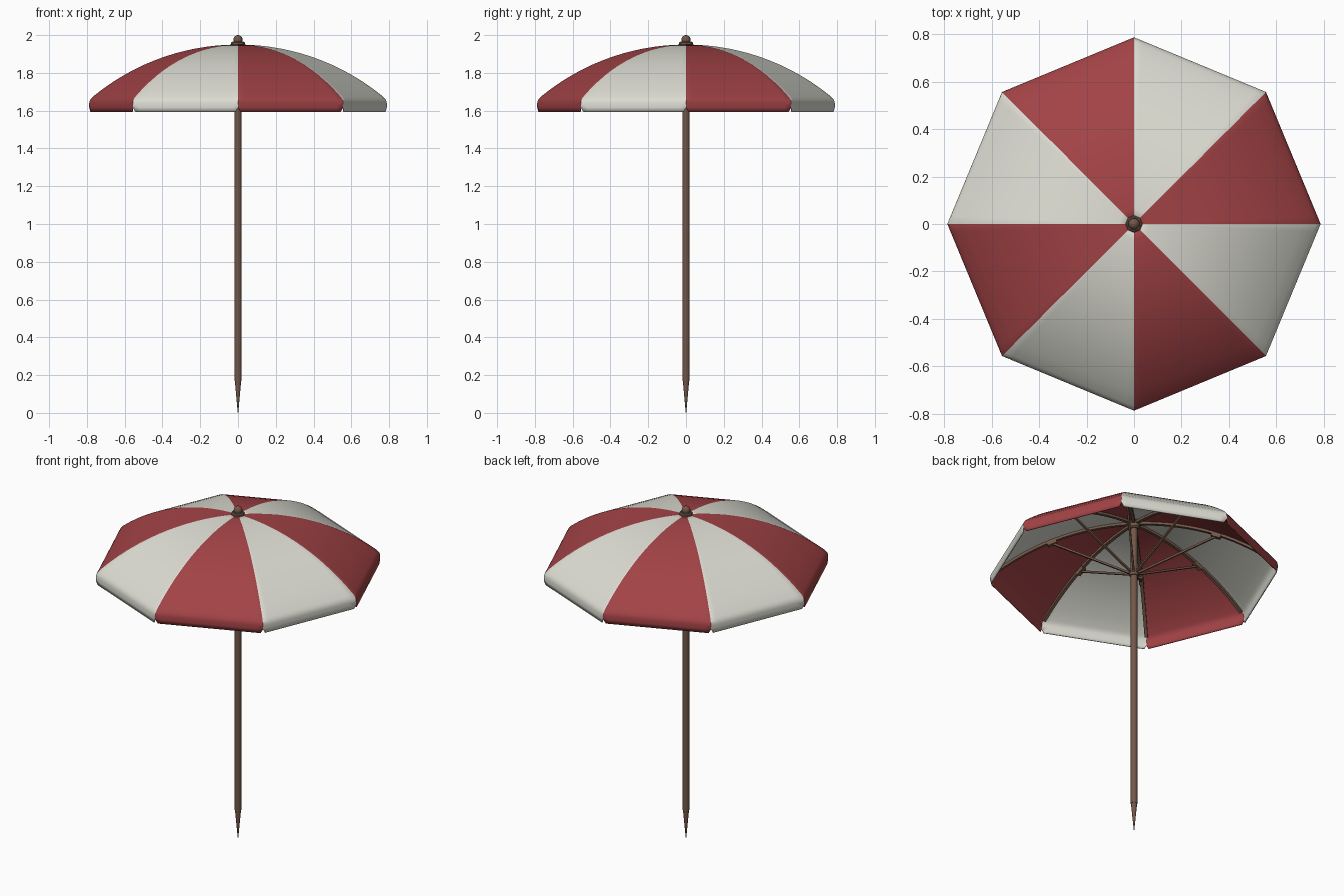
import bpy, bmesh
from math import sin, cos, pi, sqrt
from mathutils import Vector

if "Cube" in bpy.data.objects:
    bpy.data.objects.remove(bpy.data.objects["Cube"])

N = 8            # canopy panels
R = 1.207        # canopy arc radius
APEX = 1.95


def material(name, rgb):
    m = bpy.data.materials.new(name)
    m.diffuse_color = (*rgb, 1)
    m.use_nodes = True
    m.node_tree.nodes["Principled BSDF"].inputs["Base Color"].default_value = m.diffuse_color
    return m


RED = material("red_fabric", (0.36, 0.055, 0.06))
WHITE = material("white_fabric", (0.72, 0.72, 0.65))
WOOD = material("brown_wood", (0.17, 0.095, 0.065))


def finish(name, bm, mats, angle=35):
    bmesh.ops.recalc_face_normals(bm, faces=bm.faces)
    me = bpy.data.meshes.new(name)
    bm.to_mesh(me)
    bm.free()
    ob = bpy.data.objects.new(name, me)
    bpy.context.collection.objects.link(ob)
    for m in mats:
        me.materials.append(m)
    bpy.ops.object.select_all(action='DESELECT')
    ob.select_set(True)
    bpy.context.view_layer.objects.active = ob
    bpy.ops.object.shade_smooth_by_angle(angle=angle * pi / 180)
    return ob


def dome(r):
    return APEX - (R - sqrt(R * R - r * r))


def lathe(name, profile, sides):
    bm = bmesh.new()
    rings = [[bm.verts.new((r * cos(2 * pi * i / sides), r * sin(2 * pi * i / sides), z))
              for i in range(sides)] for r, z in profile]
    for a, b in zip(rings, rings[1:]):
        for i in range(sides):
            j = (i + 1) % sides
            bm.faces.new((a[i], a[j], b[j], b[i]))
    bm.faces.new(rings[0])
    bm.faces.new(rings[-1])
    return finish(name, bm, [WOOD])


def add_bar(bm, path, angle, w, h):
    # rectangular bar swept along (r, z) points in the radial plane at this angle
    side = Vector((-sin(angle), cos(angle), 0)) * w / 2
    rings = []
    for i, (r, z) in enumerate(path):
        a, b = Vector(path[max(i - 1, 0)]), Vector(path[min(i + 1, len(path) - 1)])
        t = (b - a).normalized() * h / 2
        ring = []
        for s, k in ((-1, -1), (1, -1), (1, 1), (-1, 1)):
            rr, zz = r - t.y * k, z + t.x * k
            ring.append(bm.verts.new(Vector((rr * cos(angle), rr * sin(angle), zz)) + side * s))
        rings.append(ring)
    for a, b in zip(rings, rings[1:]):
        for i in range(4):
            j = (i + 1) % 4
            bm.faces.new((a[i], a[j], b[j], b[i]))
    bm.faces.new(rings[0])
    bm.faces.new(rings[-1])


def radial_bars(name, path, w, h):
    bm = bmesh.new()
    for k in range(N):
        add_bar(bm, path, 2 * pi * k / N, w, h)
    return finish(name, bm, [WOOD])


# Canopy: straight panels between ribs, rounded fold, valance notched at each rib
profile = [(0.012 + 0.756 * i / 14, dome(0.012 + 0.756 * i / 14), 0) for i in range(15)]
profile += [(0.778, 1.663, 0), (0.785, 1.652, 0), (0.788, 1.638, 0),
            (0.788, 1.618, 0), (0.787, 1.594, 0.014)]
bm = bmesh.new()
for k in range(N):
    a0, a1 = 2 * pi * k / N, 2 * pi * (k + 1) / N
    rows = []
    for r, z, inset in profile:
        p = Vector((r * cos(a0), r * sin(a0), z))
        q = Vector((r * cos(a1), r * sin(a1), z))
        d = (q - p).normalized() * inset
        # four columns, so only the corners of the valance are cut away
        cols = [p + d, p.lerp(q, 0.06), p.lerp(q, 0.94), q - d]
        rows.append([bm.verts.new(c) for c in cols])
    for a, b in zip(rows, rows[1:]):
        for i in range(3):
            f = bm.faces.new((a[i], b[i], b[i + 1], a[i + 1]))
            f.material_index = k % 2
bmesh.ops.remove_doubles(bm, verts=bm.verts, dist=0.0005)
canopy = finish("canopy", bm, [RED, WHITE])
solid = canopy.modifiers.new("thickness", 'SOLIDIFY')
solid.thickness = 0.005
solid.offset = -1

# Pole with pointed ground spike
lathe("pole", [(0.0185, 0.17), (0.0185, 1.95)], 16)
lathe("ground_spike", [(0.001, 0.0), (0.004, 0.03), (0.0165, 0.165), (0.0165, 0.18)], 16)

# Finial on top: flange, collar, ball
lathe("top_flange", [(0.03, 1.942), (0.036, 1.948), (0.036, 1.96), (0.03, 1.965)], 8)
lathe("top_collar", [(0.022, 1.96), (0.022, 1.968), (0.015, 1.972)], 16)
bm = bmesh.new()
bmesh.ops.create_uvsphere(bm, u_segments=16, v_segments=10, radius=0.024)
bmesh.ops.translate(bm, verts=bm.verts, vec=(0, 0, 1.976))
finish("top_ball", bm, [WOOD])

# Hubs on the pole
lathe("upper_hub", [(0.024, 1.90), (0.03, 1.908), (0.03, 1.938), (0.024, 1.942)], 16)
lathe("runner_hub", [(0.023, 1.605), (0.026, 1.61), (0.026, 1.635), (0.023, 1.64)], 16)

# Ribs under each seam, struts, and the brackets joining them
rib = [(0.02 + 0.745 * i / 14, dome(0.02 + 0.745 * i / 14) - 0.016) for i in range(15)]
radial_bars("ribs", rib, 0.018, 0.014)
joint_z = dome(0.45) - 0.03
radial_bars("struts", [(0.018, 1.622), (0.45, joint_z)], 0.011, 0.011)
radial_bars("rib_brackets", [(0.425, dome(0.425) - 0.027), (0.475, dome(0.475) - 0.027)], 0.024, 0.022)
